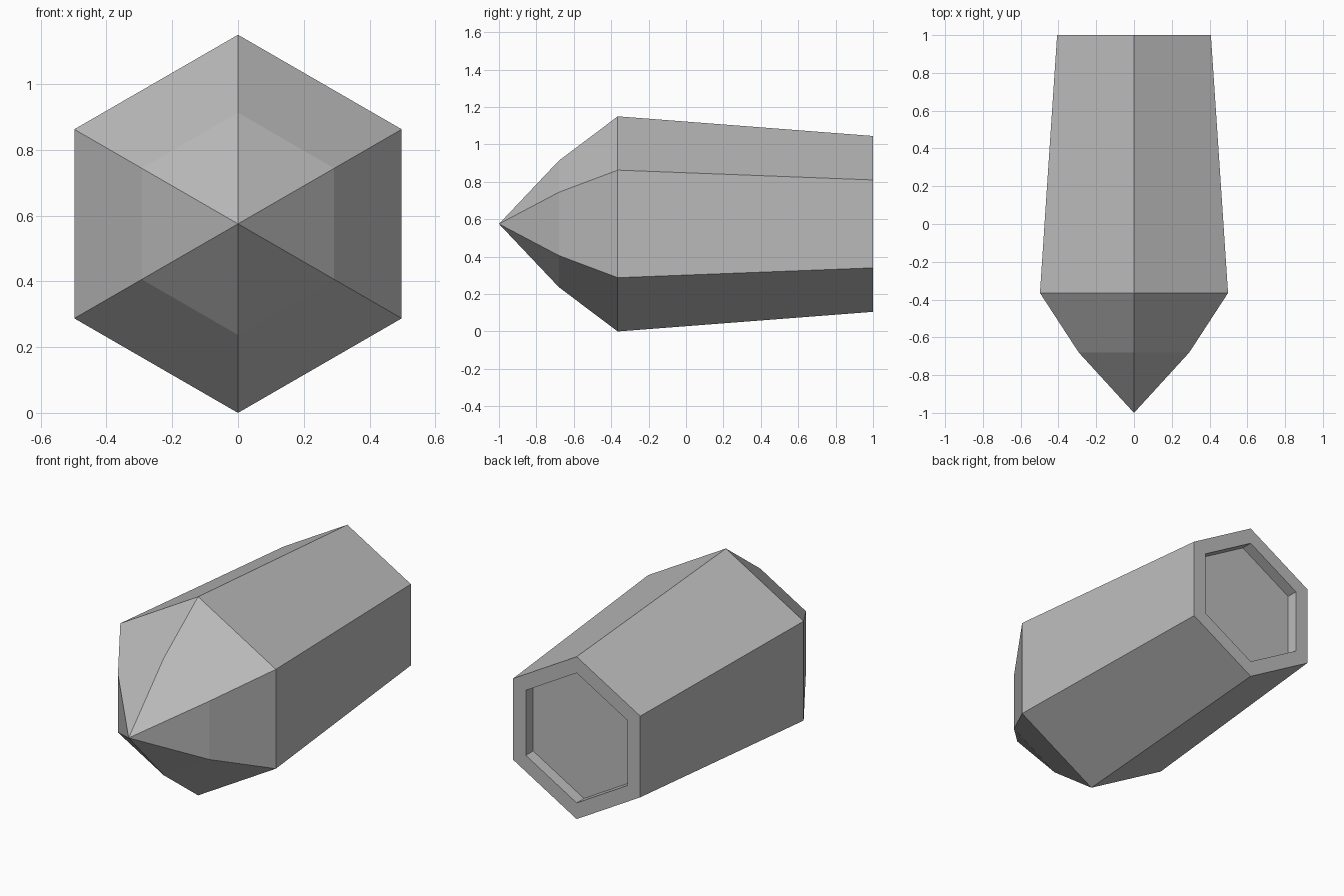
import bpy
import bmesh
from math import cos, sin, pi

SIDES = 6
CENTRE_Z = 0.575

if "Cube" in bpy.data.objects:
    bpy.data.objects.remove(bpy.data.objects["Cube"], do_unlink=True)

grey = bpy.data.materials.new("mid_grey")
grey.use_nodes = True
colour = (0.5, 0.5, 0.5, 1)
grey.diffuse_color = colour
grey.node_tree.nodes["Principled BSDF"].inputs["Base Color"].default_value = colour


def ring(bm, y, radius):
    """Hexagon across the long axis, with one corner straight up."""
    return [bm.verts.new((radius * sin(2 * pi * i / SIDES), y,
                          CENTRE_Z + radius * cos(2 * pi * i / SIDES)))
            for i in range(SIDES)]


bm = bmesh.new()

# Nose shoulder, widest section, rear rim, recess lip and recess floor
sections = [(-0.68, 0.338), (-0.365, 0.575), (1.0, 0.47), (1.0, 0.376), (0.933, 0.376)]
rings = [ring(bm, y, r) for y, r in sections]
for a, b in zip(rings, rings[1:]):
    for i in range(SIDES):
        j = (i + 1) % SIDES
        bm.faces.new((a[i], a[j], b[j], b[i]))

# Pointed nose and closed recess floor
tip = bm.verts.new((0, -1, CENTRE_Z))
for i in range(SIDES):
    bm.faces.new((tip, rings[0][(i + 1) % SIDES], rings[0][i]))
bm.faces.new(rings[-1])
bmesh.ops.recalc_face_normals(bm, faces=bm.faces)

mesh = bpy.data.meshes.new("pointed_hexagonal_body")
bm.to_mesh(mesh)
bm.free()
mesh.materials.append(grey)
body = bpy.data.objects.new("pointed_hexagonal_body", mesh)
bpy.context.collection.objects.link(body)
